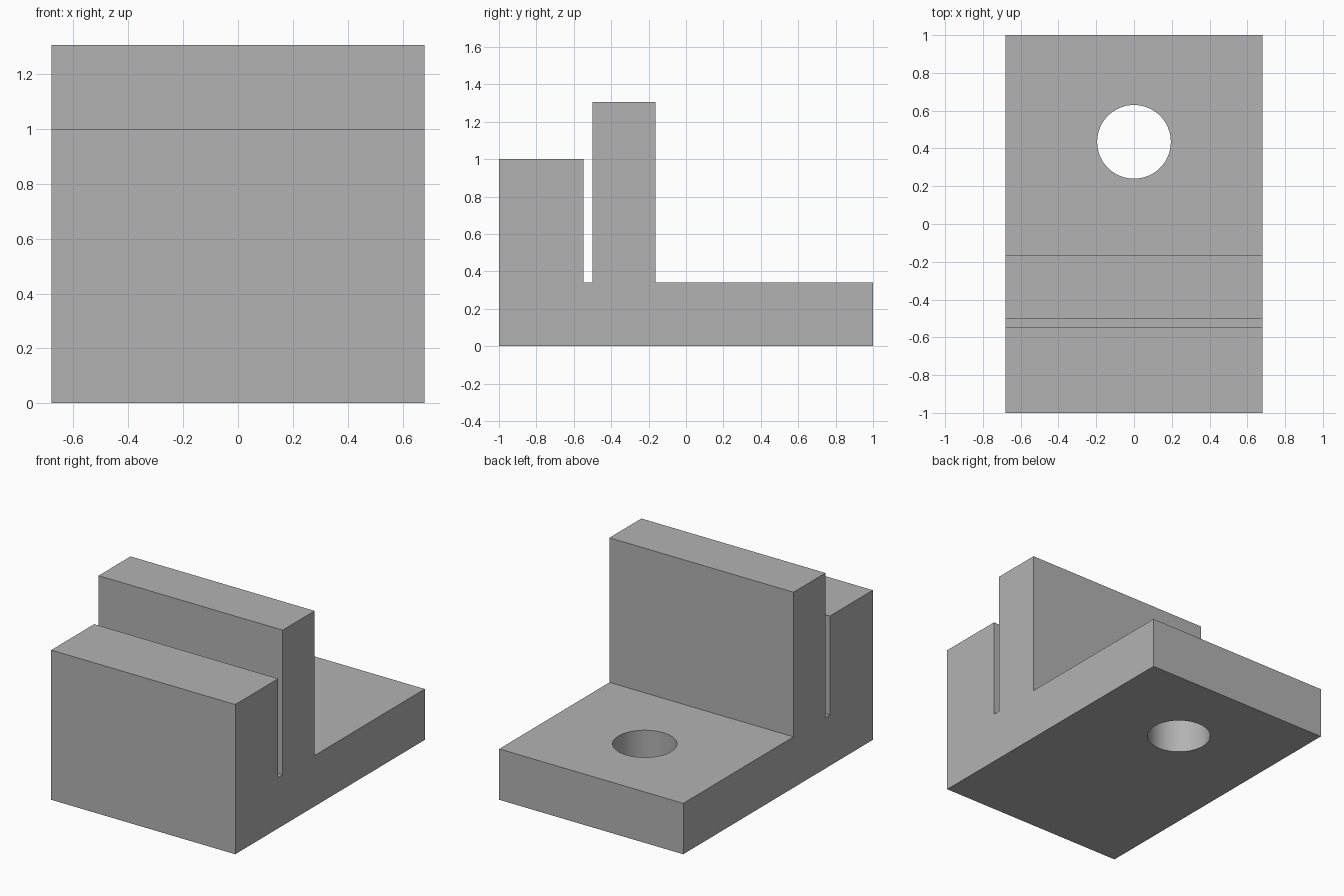
import bpy
import bmesh
import math

cube = bpy.data.objects.get("Cube")
if cube:
    bpy.data.objects.remove(cube, do_unlink=True)

HALF_WIDTH = 0.68
BASE_TOP = 0.34

# Single grey material
grey = bpy.data.materials.new("plain_grey")
grey.use_nodes = True
colour = (0.45, 0.45, 0.45, 1.0)
grey.diffuse_color = colour
grey.node_tree.nodes["Principled BSDF"].inputs["Base Color"].default_value = colour

# Side profile (y, z): front block, narrow slot, tall wall, base plate
profile = [
    (-1, 0), (1, 0), (1, BASE_TOP),
    (-0.163, BASE_TOP), (-0.163, 1.306),
    (-0.5, 1.306), (-0.5, BASE_TOP),
    (-0.547, BASE_TOP), (-0.547, 1), (-1, 1),
]
bm = bmesh.new()
face = bm.faces.new([bm.verts.new((-HALF_WIDTH, y, z)) for y, z in profile])
sweep = bmesh.ops.extrude_face_region(bm, geom=[face])
moved = [v for v in sweep["geom"] if isinstance(v, bmesh.types.BMVert)]
bmesh.ops.translate(bm, verts=moved, vec=(2 * HALF_WIDTH, 0, 0))
bmesh.ops.recalc_face_normals(bm, faces=bm.faces)
mesh = bpy.data.meshes.new("slotted_bracket")
bm.to_mesh(mesh)
bm.free()
mesh.materials.append(grey)
bracket = bpy.data.objects.new("slotted_bracket", mesh)
bpy.context.collection.objects.link(bracket)

# Round bolt hole through the base plate
bpy.ops.mesh.primitive_cylinder_add(vertices=64, radius=0.195, depth=1,
                                    location=(0, 0.435, BASE_TOP / 2))
cutter = bpy.context.object
cutter.name = "bolt_hole_cutter"
cutter.hide_render = True
cutter.data.materials.append(grey)
hole = bracket.modifiers.new("bolt_hole", "BOOLEAN")
hole.operation = "DIFFERENCE"
hole.solver = "EXACT"
hole.object = cutter

bpy.ops.object.select_all(action="DESELECT")
bracket.select_set(True)
bpy.context.view_layer.objects.active = bracket
bpy.ops.object.modifier_apply(modifier=hole.name)
bpy.data.objects.remove(cutter, do_unlink=True)
bpy.ops.object.shade_smooth_by_angle(angle=math.radians(30))
